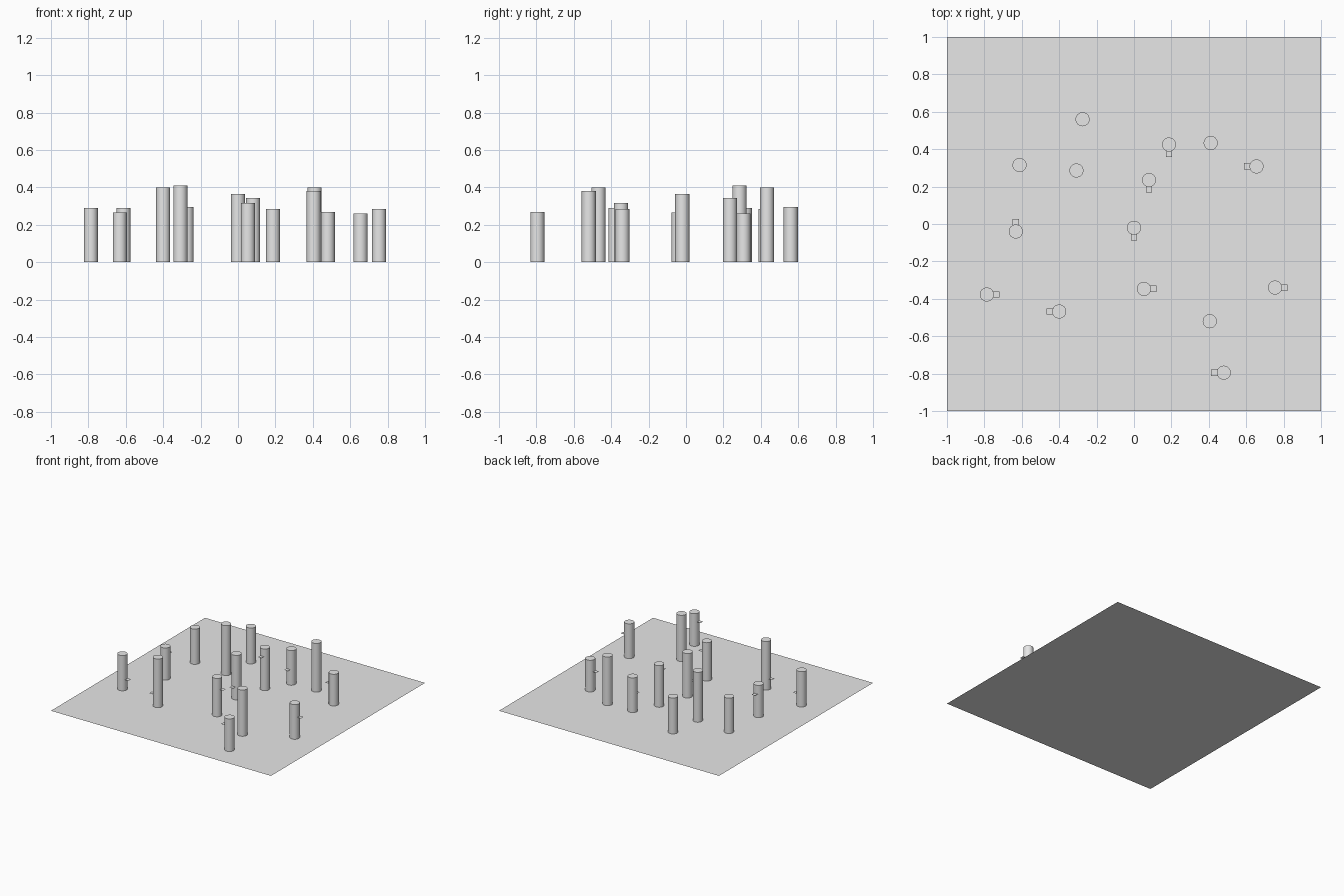
import bpy
import bmesh
from math import radians
from mathutils import Matrix

cube = bpy.data.objects.get("Cube")
if cube:
    bpy.data.objects.remove(cube, do_unlink=True)

RADIUS = 0.0375      # trunk radius
REACH = 0.0505       # shelf centre from trunk axis
SHELF = 0.034        # shelf side length

grey = bpy.data.materials.new("light_grey")
grey.use_nodes = True
grey.diffuse_color = (0.8, 0.8, 0.8, 1)
grey.node_tree.nodes["Principled BSDF"].inputs["Base Color"].default_value = (0.8, 0.8, 0.8, 1)


def add_object(name, bm, location):
    mesh = bpy.data.meshes.new(name)
    bm.to_mesh(mesh)
    bm.free()
    mesh.materials.append(grey)
    obj = bpy.data.objects.new(name, mesh)
    obj.location = location
    bpy.context.collection.objects.link(obj)
    return obj


def sheet(name, size, location):
    bm = bmesh.new()
    bmesh.ops.create_grid(bm, x_segments=1, y_segments=1, size=size / 2)
    return add_object(name, bm, location)


def trunk(name, x, y, height):
    bm = bmesh.new()
    bmesh.ops.create_cone(bm, cap_ends=True, segments=32, radius1=RADIUS, radius2=RADIUS,
                          depth=height, matrix=Matrix.Translation((0, 0, height / 2)))
    # The foot rests on the ground sheet, so its cap is left open
    foot = [f for f in bm.faces if f.normal.z < -0.9]
    bmesh.ops.delete(bm, geom=foot, context='FACES_ONLY')
    obj = add_object(name, bm, (x, y, 0))
    bpy.ops.object.select_all(action='DESELECT')
    obj.select_set(True)
    bpy.context.view_layer.objects.active = obj
    bpy.ops.object.shade_smooth_by_angle(angle=radians(30))


# Ground
sheet("ground", 2, (0, 0, 0))

# Plain trunks: x, y, height
plain = [
    (-0.275, 0.56, 0.295),
    (0.41, 0.433, 0.4),
    (-0.612, 0.315, 0.29),
    (-0.308, 0.286, 0.41),
    (0.405, -0.52, 0.38),
]
for i, (x, y, h) in enumerate(plain, 1):
    trunk(f"plain_trunk_{i}", x, y, h)

# Trunks with a small side shelf: x, y, height, shelf side, shelf height
SIDES = {"left": (1, 0), "right": (-1, 0), "front": (0, -1), "back": (0, 1)}
shelved = [
    (0.187, 0.425, 0.285, "front", 0.13),
    (0.655, 0.308, 0.26, "right", 0.163),
    (0.08, 0.235, 0.342, "front", 0.28),
    (0, -0.02, 0.365, "front", 0.107),
    (-0.632, -0.04, 0.265, "back", 0.193),
    (-0.787, -0.377, 0.29, "left", 0.09),
    (-0.4, -0.468, 0.4, "right", 0.09),
    (0.053, -0.347, 0.315, "left", 0.222),
    (0.754, -0.34, 0.285, "left", 0.178),
    (0.48, -0.795, 0.268, "right", 0.198),
]
for i, (x, y, h, side, z) in enumerate(shelved, 1):
    dx, dy = SIDES[side]
    trunk(f"shelved_trunk_{i}", x, y, h)
    sheet(f"shelf_{i}", SHELF, (x + dx * REACH, y + dy * REACH, z))
